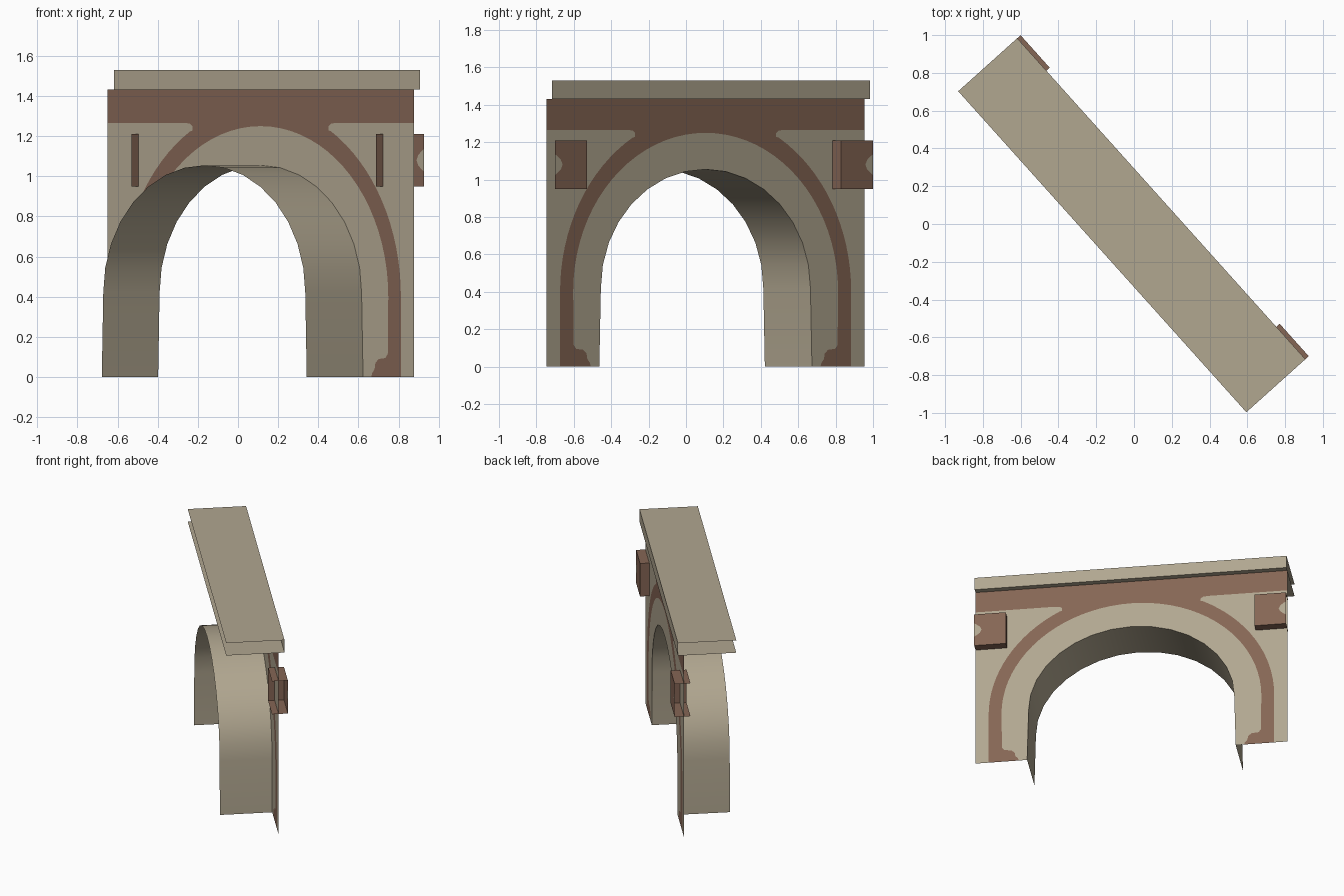
import bpy, bmesh, math
from mathutils import Vector

if "Cube" in bpy.data.objects:
    bpy.data.objects.remove(bpy.data.objects["Cube"])

# Local frame: s runs along the wall, d points out of the painted face, z is up
C = Vector((0.1125, 0.105, 0))
U = Vector((0.668, -0.744, 0))
N = Vector((0.744, 0.668, 0))
L = 1.142                      # half length of the wall
BACK, LIP = -0.377, 0.043      # rear edge of the tunnel, front of the cap
TOP, CAP = 1.432, 1.53


def material(name, rgb):
    m = bpy.data.materials.new(name)
    m.diffuse_color = (*rgb, 1)
    m.use_nodes = True
    m.node_tree.nodes["Principled BSDF"].inputs["Base Color"].default_value = m.diffuse_color
    return m


MATS = [material("beige_stone", (0.44, 0.385, 0.28)),
        material("brown_stone", (0.235, 0.132, 0.09))]


def build(name, faces, smooth=False):
    """faces: (points in s,d,z ; wanted facing in s,d,z ; material index)"""
    bm = bmesh.new()
    for pts, facing, mat in faces:
        f = bm.faces.new([bm.verts.new(p) for p in pts])
        f.normal_update()
        if f.normal.dot(Vector(facing)) < 0:
            f.normal_flip()
        f.material_index = mat
        f.smooth = smooth
    bmesh.ops.remove_doubles(bm, verts=bm.verts, dist=0.0005)
    for v in bm.verts:
        s, d, z = v.co
        v.co = C + U * s + N * d + Vector((0, 0, z))
    big = [f for f in bm.faces if len(f.verts) > 4]
    bmesh.ops.triangulate(bm, faces=big)
    me = bpy.data.meshes.new(name)
    bm.to_mesh(me)
    bm.free()
    for m in MATS:
        me.materials.append(m)
    ob = bpy.data.objects.new(name, me)
    bpy.context.collection.objects.link(ob)
    return ob


def ellipse(a, b, z0, n, end=math.pi / 2):
    """Quarter ellipse from the springing up to the crown"""
    return [(a * math.cos(end * i / n), z0 + b * math.sin(end * i / n))
            for i in range(n + 1)]


# Half profiles of the opening and of the painted arch ring
opening = [(0.764, 0)] + ellipse(0.753, 0.635, 0.42, 8)
foot = [(0.825, 0), (0.832, 0.02), (0.85, 0.04), (0.856, 0.07),
        (0.88, 0.09), (0.93, 0.095), (0.948, 0.115)]
inner = foot + ellipse(0.952, 0.85, 0.4, 20)
outer = [(1.046, 0)] + ellipse(1.046, 0.953, 0.4, 16, math.acos(0.525 / 1.046))
tip = [(0.507, 1.228), (0.507, 1.25), (0.525, 1.262), (0.56, 1.266), (L, 1.266)]
ring_edge = outer + tip

# Facade: one flat sheet cut into painted regions
regions = [(opening + inner[::-1], 0),
           (inner + [(0, TOP), (L, TOP)] + ring_edge[::-1], 1),
           (ring_edge + [(L, 0)], 0)]
build("facade", [([(k * s, 0, z) for s, z in pts], (0, 1, 0), mat)
                 for k in (1, -1) for pts, mat in regions])

# Tunnel lining running back from the opening
tunnel = []
for k in (1, -1):
    for (s0, z0), (s1, z1) in zip(opening, opening[1:]):
        pts = [(k * s0, 0, z0), (k * s1, 0, z1), (k * s1, BACK, z1), (k * s0, BACK, z0)]
        tunnel.append((pts, (-k * (s0 + s1), 0, 0.7 - z0 - z1), 0))
build("tunnel_lining", tunnel, smooth=True)


# Cap: top sheet, bottom sheet and front strip, open at the ends and rear
def sheet(z):
    return [(-L, BACK, z), (L, BACK, z), (L, LIP, z), (-L, LIP, z)]


build("cap_slab", [
    (sheet(CAP), (0, 0, 1), 0),
    (sheet(TOP), (0, 0, -1), 0),
    ([(-L, LIP, TOP), (L, LIP, TOP), (L, LIP, CAP), (-L, LIP, CAP)], (0, 1, 0), 0)])

# Corner blocks: open at the outer end, with a painted notch on the front
A, B0, F = 0.911, -0.047, 0.067
Z0, Z1 = 0.95, 1.21
notch = [(L, 1.025), (1.125, 1.035), (1.1, 1.055), (1.088, 1.08),
         (1.1, 1.105), (1.125, 1.125), (L, 1.135)]
for k, name in ((1, "right_block"), (-1, "left_block")):
    front = [(A, Z1), (A, Z0), (L, Z0)] + notch + [(L, Z1)]
    faces = [([(k * s, F, z) for s, z in front], (0, 1, 0), 1),
             ([(k * s, F, z) for s, z in notch], (0, 1, 0), 0),
             ([(k * A, B0, Z0), (k * A, F, Z0), (k * A, F, Z1), (k * A, B0, Z1)], (-k, 0, 0), 1)]
    for z, up in ((Z0, -1), (Z1, 1)):
        faces.append(([(k * A, B0, z), (k * L, B0, z), (k * L, F, z), (k * A, F, z)],
                      (0, 0, up), 1))
    build(name, faces)
